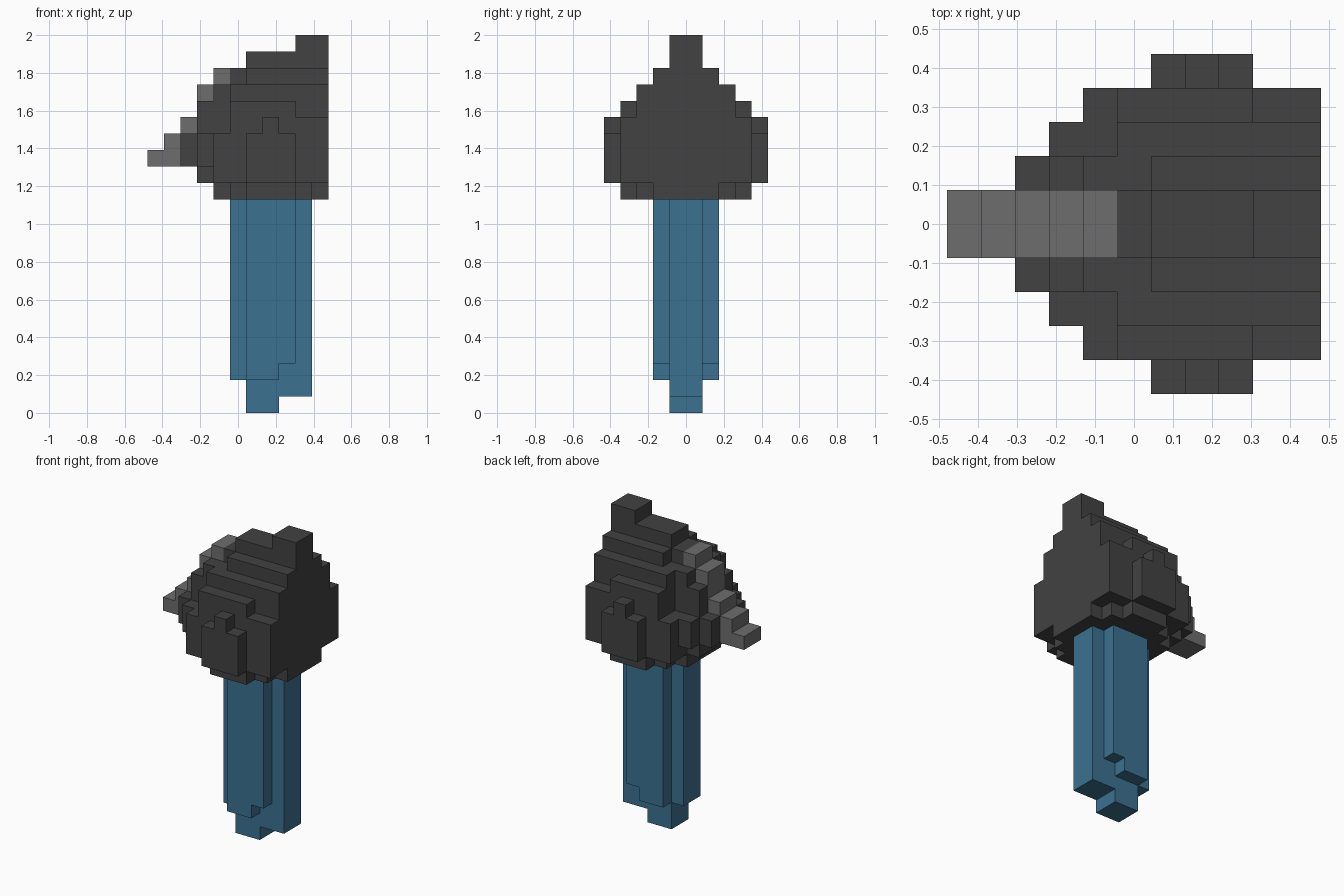
import bpy, bmesh
from mathutils import Vector

if "Cube" in bpy.data.objects:
    bpy.data.objects.remove(bpy.data.objects["Cube"], do_unlink=True)

U = 2 / 23                       # edge of one block
X0 = -5.5                        # block index 0 along x, in blocks


def material(name, rgb):
    m = bpy.data.materials.new(name)
    m.use_nodes = True
    m.diffuse_color = (*rgb, 1)
    b = m.node_tree.nodes["Principled BSDF"]
    b.inputs["Base Color"].default_value = (*rgb, 1)
    b.inputs["Roughness"].default_value = 0.8
    return m


dark = material("dark grey", (0.054, 0.054, 0.054))
grey = material("mid grey", (0.155, 0.155, 0.155))
blue = material("steel blue", (0.045, 0.164, 0.285))

AXES = [Vector(a) for a in ((1, 0, 0), (0, 1, 0), (0, 0, 1))]


def blocks(name, runs, mat):
    """Fill mirrored runs (row, x0, x1, z0, z1) with blocks and skin the outside."""
    cells = set()
    for row, x0, x1, z0, z1 in runs:
        for x in range(x0, x1):
            for z in range(z0, z1):
                cells.update({(x, row - 1, z), (x, -row, z)})
    bm = bmesh.new()
    for c in cells:
        for a in range(3):
            for s in (1, -1):
                n = list(c)
                n[a] += s
                if tuple(n) in cells:
                    continue
                u, v = AXES[(a + 1) % 3], AXES[(a + 2) % 3]
                o = Vector(c) + (AXES[a] if s > 0 else Vector())
                quad = [o, o + u, o + u + v, o + v]
                if s < 0:
                    quad.reverse()
                bm.faces.new([bm.verts.new(((p.x + X0) * U, p.y * U, p.z * U))
                              for p in quad])
    bmesh.ops.remove_doubles(bm, verts=bm.verts, dist=1e-4)
    bmesh.ops.dissolve_limit(bm, angle_limit=0.01, verts=bm.verts, edges=bm.edges)
    me = bpy.data.meshes.new(name)
    bm.to_mesh(me)
    bm.free()
    me.materials.append(mat)
    ob = bpy.data.objects.new(name, me)
    bpy.context.collection.objects.link(ob)
    return ob


# Handle: cross-shaped shaft with a stepped foot
blocks("handle", [
    (1, 6, 8, 0, 1), (1, 6, 10, 1, 2), (1, 5, 10, 2, 13),
    (2, 6, 8, 2, 3), (2, 6, 9, 3, 13),
], blue)

# Head: stepped dome, flat on one side, rows going outward from the middle
blocks("head", [
    (1, 4, 11, 13, 14), (1, 3, 11, 14, 15), (1, 2, 11, 15, 17), (1, 3, 11, 17, 18),
    (1, 4, 11, 18, 20), (1, 5, 11, 20, 21), (1, 6, 11, 21, 22), (1, 9, 11, 22, 23),
    (2, 4, 11, 13, 14), (2, 3, 11, 14, 15), (2, 2, 11, 15, 17), (2, 3, 11, 17, 19),
    (2, 4, 11, 19, 20), (2, 6, 11, 20, 21),
    (3, 5, 10, 13, 14), (3, 4, 11, 14, 15), (3, 3, 11, 15, 17), (3, 5, 11, 17, 20),
    (4, 6, 9, 13, 14), (4, 4, 11, 14, 17), (4, 5, 11, 17, 18), (4, 5, 9, 18, 19),
    # raised side bosses
    (5, 6, 9, 14, 17), (5, 7, 8, 17, 18),
], dark)

# Crest: stepped ridge down the front of the dome, ending in a spike
blocks("crest", [
    (1, 0, 2, 15, 16), (1, 1, 2, 16, 17), (1, 2, 3, 17, 18),
    (1, 3, 4, 18, 20), (1, 4, 5, 20, 21),
], grey)
